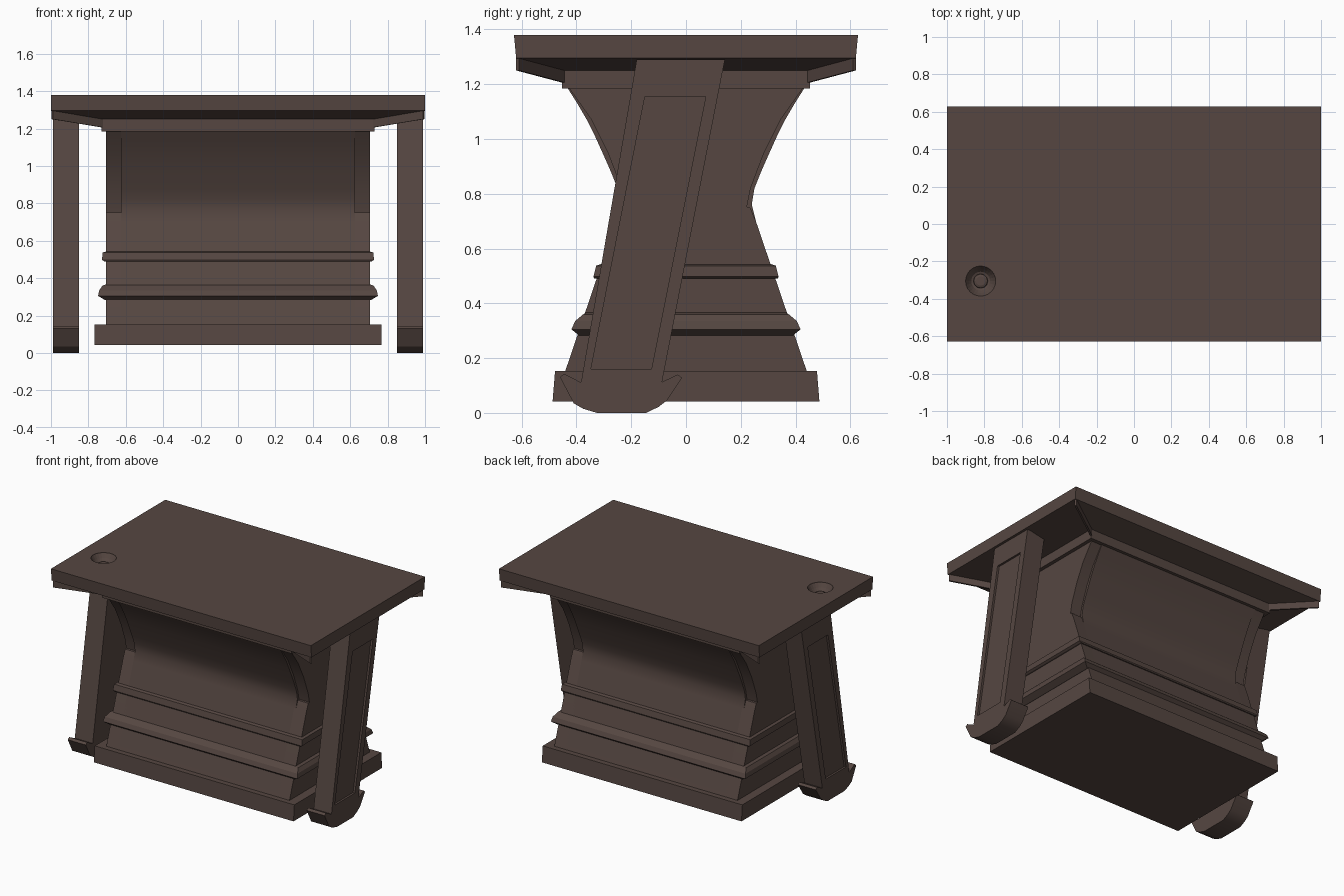
import bpy, bmesh, math
from mathutils import Vector

if "Cube" in bpy.data.objects:
    bpy.data.objects.remove(bpy.data.objects["Cube"])

brown = bpy.data.materials.new("dark brown")
brown.diffuse_color = (0.092, 0.062, 0.053, 1)
brown.use_nodes = True
brown.node_tree.nodes["Principled BSDF"].inputs["Base Color"].default_value = brown.diffuse_color


def finish(name, bm, smooth=False):
    bmesh.ops.recalc_face_normals(bm, faces=bm.faces)
    me = bpy.data.meshes.new(name)
    bm.to_mesh(me)
    bm.free()
    me.materials.append(brown)
    ob = bpy.data.objects.new(name, me)
    bpy.context.collection.objects.link(ob)
    if smooth:
        bpy.context.view_layer.objects.active = ob
        ob.select_set(True)
        bpy.ops.object.shade_smooth_by_angle(angle=math.radians(30))
        ob.select_set(False)
    return ob


def loft(name, rings, smooth=False):
    """Skin closed rings of equal length and cap both ends."""
    bm = bmesh.new()
    loops = [[bm.verts.new(p) for p in r] for r in rings]
    n = len(loops[0])
    for a, b in zip(loops, loops[1:]):
        for i in range(n):
            bm.faces.new((a[i], a[(i + 1) % n], b[(i + 1) % n], b[i]))
    bm.faces.new(loops[0])
    bm.faces.new(loops[-1])
    return finish(name, bm, smooth)


def stack(name, levels):
    """Rectangular layers given as half width, half depth, height."""
    return loft(name, [[(-x, -y, z), (x, -y, z), (x, y, z), (-x, y, z)] for x, y, z in levels])


def prism(name, pts, x0, x1, smooth=False):
    return loft(name, [[(x, y, z) for y, z in pts] for x in (x0, x1)], smooth)


def both(half):
    return half + [(-y, z) for y, z in reversed(half)]


def turned(name, profile, n, smooth=False):
    """Round piece at the socket position, from radius and height pairs."""
    ang = [i * math.tau / n for i in range(n)]
    return loft(name, [[(-.82 + r * math.cos(a), -.305 + r * math.sin(a), z) for a in ang]
                       for r, z in profile], smooth)


# table top with sloped soffit and neck
top = stack("table_top", [(.73, .453, 1.185), (.73, .453, 1.25), (1, .62, 1.295), (1, .628, 1.38)])

# round socket sunk in the top
cutter = turned("socket_cutter", [(.03, 1.325), (.05, 1.332), (.064, 1.35), (.08, 1.376), (.083, 1.40)], 24)
cutter.hide_render = True
cutter.hide_viewport = True
cut = top.modifiers.new("socket", 'BOOLEAN')
cut.operation = 'DIFFERENCE'
cut.solver = 'EXACT'
cut.object = cutter
turned("socket_stud", [(.04, 1.32), (.037, 1.338), (.025, 1.343)], 12)

# diagonal ribs under the four corners
for sx in (-1, 1):
    for sy in (-1, 1):
        side = Vector((-.545, .838, 0)) * .006
        web = [Vector(p) for p in ((.993, .615, 1.31), (.993, .615, 1.25), (.72, .445, 1.205), (.72, .445, 1.26))]
        loft("corner_rib", [[((p + side * k).x * sx, (p + side * k).y * sy, p.z) for p in web]
                            for k in (-1, 1)])

# body: curved middle, with ends cut back above a small ledge
low = [(.445, .14), (.255, .70)]
prism("body_middle", both(low + [(.24, .76), (.25, .82), (.274, .88), (.305, .95), (.332, 1.01),
                                 (.362, 1.07), (.397, 1.13), (.435, 1.19)]), -.625, .625, True)
ends = both(low + [(.234, .75), (.222, .752), (.236, .82), (.285, .95), (.345, 1.07), (.43, 1.19)])
for s in (-1, 1):
    prism("body_end", ends, s * .61, s * .705, True)

# mouldings and plinth
stack("upper_moulding", [(.715, .335, .49), (.727, .338, .497), (.724, .328, .537), (.70, .31, .543)])
stack("lower_moulding", [(.71, .39, .282), (.748, .418, .305), (.742, .405, .335),
                         (.725, .375, .36), (.70, .36, .368)])
stack("plinth", [(.768, .487, .042), (.768, .478, .153)])

# slanted legs with sunken outer panel, on rocker feet
leg = [(-.18, 1.29), (.142, 1.29), (-.09, .10), (-.385, .10)]
panel = [(-.15, 1.155), (.072, 1.155), (-.126, .16), (-.347, .16)]
foot = [(-.46, .13), (-.445, .143), (-.385, .112), (-.09, .112), (-.03, .14), (-.015, .128),
        (-.07, .045), (-.10, .022), (-.145, 0), (-.325, 0), (-.375, .015), (-.41, .035)]
for s in (-1, 1):
    bm = bmesh.new()
    inner, outer, rim, sunk = [[bm.verts.new((s * x, y, z)) for y, z in pts]
                               for x, pts in ((.85, leg), (.988, leg), (.988, panel), (.974, panel))]
    for a, b in ((inner, outer), (outer, rim), (rim, sunk)):
        for i in range(4):
            j = (i + 1) % 4
            bm.faces.new((a[i], a[j], b[j], b[i]))
    bm.faces.new(inner)
    bm.faces.new(sunk)
    finish("leg", bm)
    prism("foot", foot, s * .85, s * .988, True)
